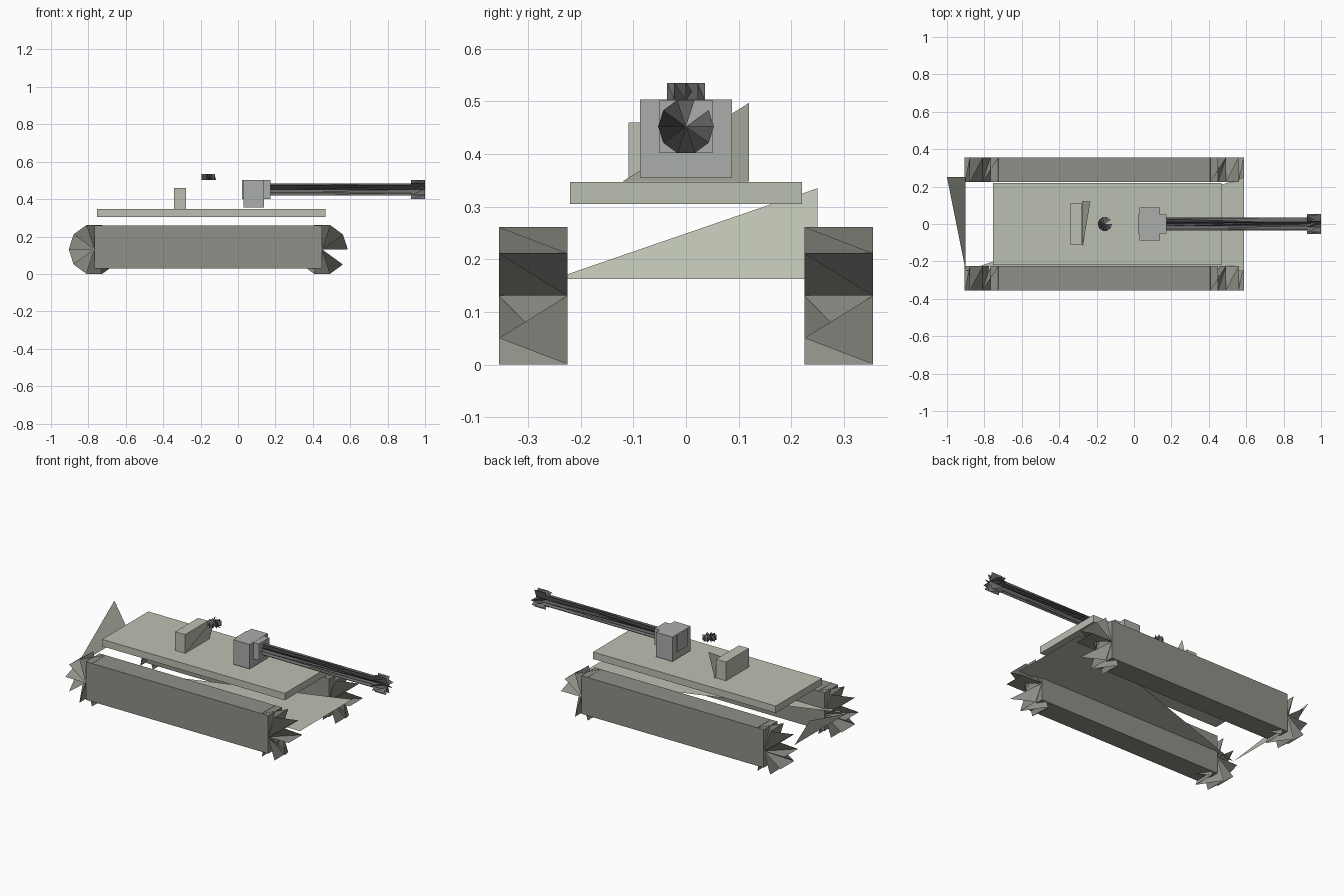
import bpy
import math
from mathutils import Vector

if "Cube" in bpy.data.objects:
    bpy.data.objects.remove(bpy.data.objects["Cube"])


def material(name, r, g, b):
    m = bpy.data.materials.new(name)
    m.diffuse_color = (r, g, b, 1)
    m.use_nodes = True
    m.node_tree.nodes["Principled BSDF"].inputs["Base Color"].default_value = m.diffuse_color
    return m


HULL = material("hull_green", 0.50, 0.53, 0.44)
TRACK = material("track_grey", 0.28, 0.28, 0.25)
STEEL = material("steel", 0.40, 0.42, 0.40)
DARK = material("dark_steel", 0.15, 0.15, 0.15)


def mesh_object(name, verts, faces, mat):
    me = bpy.data.meshes.new(name)
    me.from_pydata([tuple(v) for v in verts], [], faces)
    me.materials.append(mat)
    ob = bpy.data.objects.new(name, me)
    bpy.context.collection.objects.link(ob)
    return ob


def box(name, lo, hi, mat):
    verts = [(x, y, z) for x in (lo[0], hi[0]) for y in (lo[1], hi[1]) for z in (lo[2], hi[2])]
    faces = [(0, 1, 3, 2), (4, 6, 7, 5), (0, 4, 5, 1), (2, 3, 7, 6), (0, 2, 6, 4), (1, 5, 7, 3)]
    return mesh_object(name, verts, faces, mat)


def toothed_drum(name, start, end, radius, u, v, mat, skip, n=10):
    """Ten-sided drum whose rim zigzags between its ends, fanned to both hubs."""
    start, end, u, v = map(Vector, (start, end, u, v))
    verts = [start, end]
    for i in range(n):
        a = 2 * math.pi * i / n
        offset = (u * math.cos(a) + v * math.sin(a)) * radius
        verts += [start + offset, end + offset]
    faces = []
    for k in range(2 * n):
        if k // 2 == skip:
            continue
        p, q = 2 + k, 2 + (k + 1) % (2 * n)
        faces += [(0, p, q), (1, p, q)]
    return mesh_object(name, verts, faces, mat)


X, Y, Z = (1, 0, 0), (0, 1, 0), (0, 0, 1)

# Tracks with a toothed wheel at each end
for side, s in (("right", -1), ("left", 1)):
    y0, y1 = sorted((s * 0.225, s * 0.355))
    box(side + "_track", (-0.767, y0, 0.03), (0.45, y1, 0.26), TRACK)
    for end, x in (("rear", -0.768), ("front", 0.45)):
        toothed_drum(f"{side}_{end}_wheel", (x, y0, 0.131), (x, y1, 0.131),
                     0.137, X, Z, TRACK, 9)

# Hull: open floor plate and sloping rear plate
mesh_object("hull_plates",
            [(-0.90, -0.25, 0.163), (0.588, -0.25, 0.163), (0.588, 0.25, 0.163),
             (-0.90, 0.25, 0.163), (-1.0, 0.25, 0.335)],
            [(0, 1, 2), (0, 3, 4)], HULL)
box("deck", (-0.753, -0.22, 0.305), (0.467, 0.22, 0.347), HULL)

# Turret: floor plate, sloping rear plate and stowage box
mesh_object("turret_plates",
            [(-0.275, -0.12, 0.348), (0.06, -0.12, 0.348), (0.06, 0.12, 0.348),
             (-0.275, 0.12, 0.348), (-0.233, 0.12, 0.497)],
            [(0, 1, 2), (0, 3, 4)], HULL)
box("stowage_box", (-0.343, -0.109, 0.347), (-0.277, 0.109, 0.46), HULL)
toothed_drum("hatch", (-0.156, 0, 0.502), (-0.156, 0, 0.535), 0.038, X, Y, DARK, 0)

# Gun mount, barrel and muzzle
box("gun_mount", (0.03, -0.087, 0.355), (0.138, 0.087, 0.503), STEEL)
box("gun_cradle", (0.022, -0.05, 0.402), (0.174, 0.05, 0.502), STEEL)
toothed_drum("barrel", (0.174, 0, 0.452), (0.99, 0, 0.452), 0.034, Y, Z, DARK, 1)
toothed_drum("muzzle", (0.925, 0, 0.452), (1.0, 0, 0.452), 0.053, Y, Z, DARK, 1)
